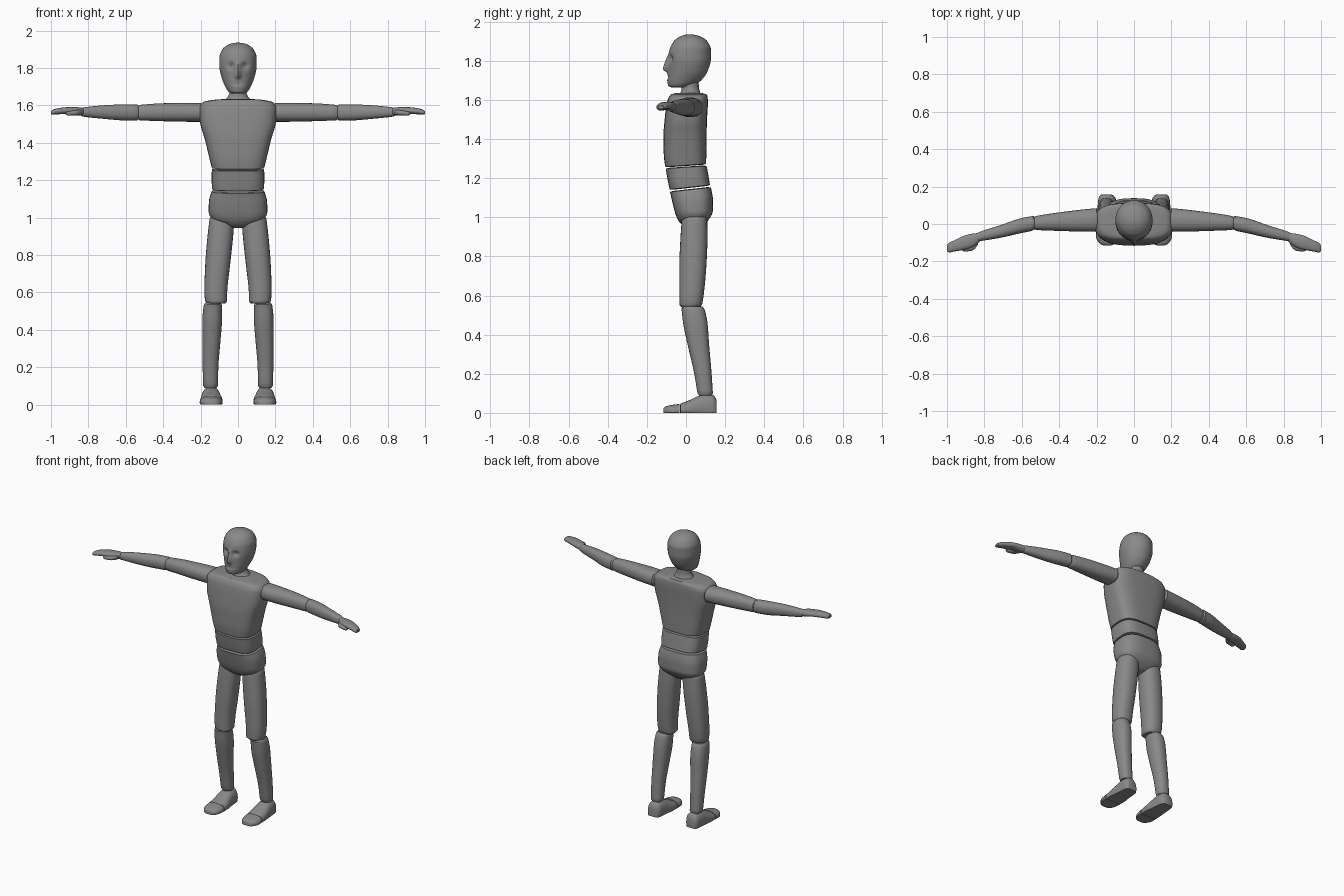
import bpy, bmesh, math

grey = bpy.data.materials.new("mid grey")
grey.diffuse_color = (0.25, 0.25, 0.25, 1)


def smooth_rows(keys, steps):
    """Interpolate section rows without overshoot."""
    n = len(keys)

    def slope(i, k):
        if i == 0 or i == n - 1:
            j = min(i, n - 2)
            return (keys[j + 1][k] - keys[j][k]) / (keys[j + 1][0] - keys[j][0])
        a = (keys[i][k] - keys[i - 1][k]) / (keys[i][0] - keys[i - 1][0])
        b = (keys[i + 1][k] - keys[i][k]) / (keys[i + 1][0] - keys[i][0])
        return 2 * a * b / (a + b) if a * b > 0 else 0

    rows = []
    for i in range(n - 1):
        h = keys[i + 1][0] - keys[i][0]
        for s in range(steps):
            t = s / steps
            row = [keys[i][0] + t * h]
            for k in range(1, len(keys[0])):
                p, q = keys[i][k], keys[i + 1][k]
                m, r = slope(i, k) * h, slope(i + 1, k) * h
                row.append((2*t**3 - 3*t*t + 1) * p + (t**3 - 2*t*t + t) * m
                           + (3*t*t - 2*t**3) * q + (t**3 - t*t) * r)
            rows.append(row)
    rows.append(list(keys[-1]))
    return rows


def shrink(row, f):
    a0, a1, b0, b1 = row[1:5]
    ca, cb = (a0 + a1) / 2, (b0 + b1) / 2
    return [row[0], ca + (a0 - ca) * f, ca + (a1 - ca) * f,
            cb + (b0 - cb) * f, cb + (b1 - cb) * f] + list(row[5:])


def loft(name, axis, keys, power=2.3, side=1, rnd=0.01, seg=28, steps=4, shape=None):
    """Loft rows (t, a0, a1, b0, b1[, tilt]): extents of each section along an axis."""
    rows = smooth_rows(keys, steps)
    if rnd:  # softly rounded ends
        first, last = shrink(rows[0], 0.84), shrink(rows[-1], 0.84)
        rows[0][0] += rnd
        rows[-1][0] -= rnd
        rows = [first] + rows + [last]
    bm = bmesh.new()
    rings = []
    for row in rows:
        t, a0, a1, b0, b1 = row[:5]
        tilt = row[5] if len(row) > 5 else 0
        ring = []
        for i in range(seg):
            ang = 2 * math.pi * i / seg
            c, s = math.cos(ang), math.sin(ang)
            a = (a0 + a1) / 2 + (a1 - a0) / 2 * math.copysign(abs(c) ** (2 / power), c)
            b = (b0 + b1) / 2 + (b1 - b0) / 2 * math.copysign(abs(s) ** (2 / power), s)
            co = {"x": (t, a, b), "y": (a, t, b), "z": (a, b, t + tilt * b)}[axis]
            if shape:
                co = shape(*co)
            ring.append(bm.verts.new((co[0] * side, co[1], co[2])))
        rings.append(ring)
    for r, q in zip(rings, rings[1:]):
        for i in range(seg):
            j = (i + 1) % seg
            bm.faces.new((r[i], r[j], q[j], q[i]))
    bm.faces.new(rings[0])
    bm.faces.new(rings[-1])
    bmesh.ops.recalc_face_normals(bm, faces=bm.faces)
    me = bpy.data.meshes.new(name)
    bm.to_mesh(me)
    bm.free()
    me.materials.append(grey)
    ob = bpy.data.objects.new(name, me)
    bpy.context.collection.objects.link(ob)
    bpy.ops.object.select_all(action="DESELECT")
    ob.select_set(True)
    bpy.context.view_layer.objects.active = ob
    bpy.ops.object.shade_smooth_by_angle(angle=math.radians(40))
    return ob


def bump(v, centre, width):
    return math.exp(-((v - centre) / width) ** 2)


def face(x, y, z):
    """Eye sockets, nose and mouth pressed into the front of the head."""
    if y < 0:
        y += 0.02 * bump(abs(x), 0.036, 0.018) * bump(z, 1.812, 0.016)
        ridge = max(0, min(1, (1.835 - z) / 0.07)) if z > 1.755 else bump(z, 1.755, 0.012)
        y -= 0.026 * bump(x, 0, 0.013) * ridge
        y += 0.005 * bump(z, 1.715, 0.007) * bump(x, 0, 0.035)
    return x, y, z


# Head and neck
loft("head", "z", [
    (1.662, -.028, .028, -.07, -.01), (1.672, -.05, .05, -.091, .03),
    (1.70, -.068, .068, -.096, .078), (1.75, -.088, .088, -.092, .112),
    (1.81, -.1, .1, -.092, .127), (1.86, -.099, .099, -.083, .127),
    (1.90, -.083, .083, -.062, .108), (1.922, -.057, .057, -.034, .079),
    (1.932, -.03, .03, -.008, .045), (1.935, -.008, .008, .01, .024)],
    power=2, rnd=0, seg=64, steps=6, shape=face)
loft("neck", "z", [(1.615, -.085, .085, -.04, .085), (1.645, -.055, .055, -.025, .07),
                   (1.665, -.046, .046, -.022, .066), (1.71, -.044, .044, -.02, .064)], 2, rnd=0)

# Trunk in three separated blocks
loft("chest", "z", [
    (1.262, -.14, .14, -.106, .103, .07), (1.33, -.156, .156, -.114, .104, .03),
    (1.42, -.178, .178, -.115, .105, 0), (1.51, -.203, .203, -.108, .108, 0),
    (1.585, -.208, .208, -.098, .112, 0), (1.618, -.185, .185, -.085, .11, 0),
    (1.634, -.1, .1, -.07, .1, 0)], power=3.2, rnd=0.004, seg=40)
loft("abdomen", "z", [
    (1.148, -.138, .138, -.083, .123, .11), (1.20, -.141, .141, -.094, .115, .09),
    (1.259, -.14, .14, -.104, .105, .07)], power=3.2, rnd=0.004, seg=40)
loft("pelvis", "z", [
    (.945, -.035, .035, .0, .07, 0), (.965, -.085, .085, -.025, .095, 0),
    (.99, -.138, .138, -.043, .118, 0), (1.03, -.157, .157, -.058, .137, 0),
    (1.08, -.156, .156, -.07, .138, .04), (1.142, -.14, .14, -.082, .127, .11)],
    power=2.8, rnd=0.004, seg=40)

for side, label in ((1, "left"), (-1, "right")):
    # Arms, reaching slightly forward
    loft(label + "_upper_arm", "x", [
        (.19, -.04, .085, 1.512, 1.612), (.25, -.041, .08, 1.512, 1.613),
        (.40, -.037, .062, 1.515, 1.611), (.535, -.032, .042, 1.52, 1.602)], side=side)
    loft(label + "_forearm", "x", [
        (.53, -.034, .044, 1.519, 1.604), (.60, -.048, .032, 1.519, 1.605),
        (.72, -.075, -.008, 1.528, 1.6), (.84, -.094, -.045, 1.54, 1.588)], side=side)
    loft(label + "_hand", "x", [
        (.825, -.096, -.048, 1.544, 1.586), (.86, -.122, -.051, 1.547, 1.59),
        (.91, -.138, -.063, 1.554, 1.59), (.96, -.147, -.087, 1.552, 1.585),
        (.988, -.152, -.1, 1.55, 1.577), (1.0, -.147, -.113, 1.553, 1.57)],
        side=side, rnd=0.003)
    loft(label + "_thumb", "x", [
        (.835, -.115, -.085, 1.55, 1.575), (.865, -.142, -.1, 1.546, 1.574),
        (.905, -.147, -.115, 1.545, 1.568), (.92, -.142, -.125, 1.548, 1.562)],
        side=side, rnd=0.003, seg=16)

    # Legs, spreading outward toward the feet
    loft(label + "_thigh", "z", [
        (.54, .06, .174, -.032, .08), (.60, .058, .18, -.034, .09),
        (.75, .042, .175, -.034, .104), (.90, .026, .163, -.028, .11),
        (1.01, .018, .15, -.02, .108)], side=side)
    loft(label + "_shin", "z", [
        (.09, .108, .186, .06, .138), (.20, .105, .189, .042, .131),
        (.35, .093, .191, .008, .118), (.46, .085, .19, -.015, .11),
        (.545, .087, .182, -.024, .092)], side=side)

    # Flat-soled feet with a separate toe block
    def sole(x, y, z):
        return (x, y, max(z, 0))

    loft(label + "_foot", "y", [
        (-.03, .082, .204, -.02, .047), (.02, .083, .202, -.03, .066),
        (.06, .09, .198, -.035, .085), (.10, .094, .194, -.035, .096),
        (.135, .098, .19, -.035, .093), (.157, .112, .18, -.03, .07)],
        side=side, rnd=0.003, shape=sole)
    loft(label + "_toes", "y", [
        (-.115, .118, .168, -.01, .026), (-.102, .1, .186, -.015, .034),
        (-.07, .086, .203, -.02, .041), (-.032, .082, .205, -.02, .046)],
        side=side, rnd=0.002, shape=sole)
